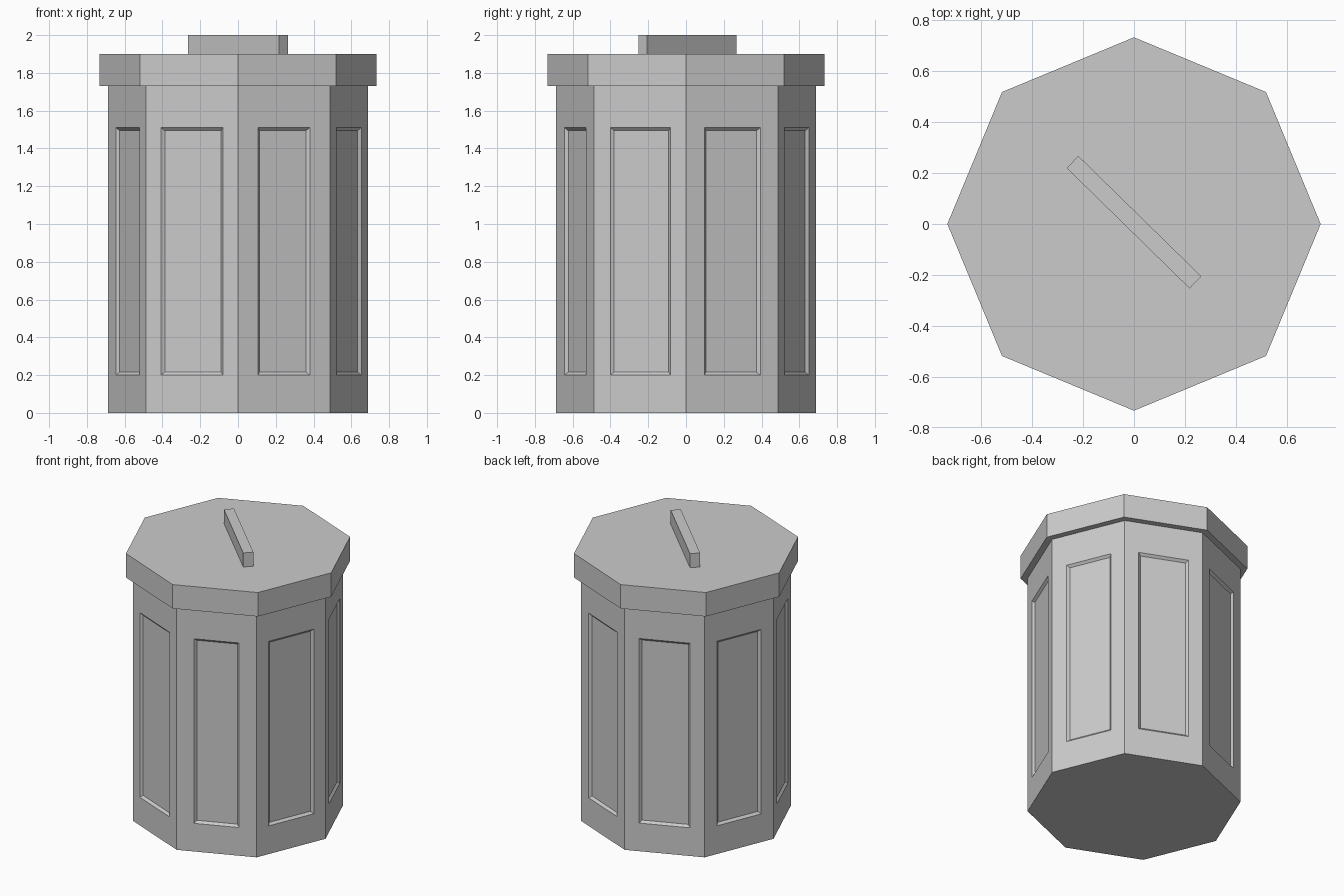
import bpy, bmesh
from math import cos, sin, tau, radians
from mathutils import Vector

if "Cube" in bpy.data.objects:
    bpy.data.objects.remove(bpy.data.objects["Cube"])


def make_object(name, bm):
    bmesh.ops.remove_doubles(bm, verts=bm.verts, dist=1e-5)
    bmesh.ops.recalc_face_normals(bm, faces=bm.faces)
    mesh = bpy.data.meshes.new(name)
    bm.to_mesh(mesh)
    bm.free()
    obj = bpy.data.objects.new(name, mesh)
    bpy.context.collection.objects.link(obj)
    return obj


def octagon(r, z):
    return [Vector((r * cos(i * tau / 8), r * sin(i * tau / 8), z)) for i in range(8)]


def add_face(bm, points):
    bm.faces.new([bm.verts.new(p) for p in points])


# Body: octagonal bin with a shallow bevelled panel sunk into every side
R, H, DEPTH, SLOPE = 0.687, 1.73, 0.015, 0.016
# start and end of the panel across each side, counter-clockwise from +x
spans = [(0.20, 0.81), (0.18, 0.82), (0.18, 0.82), (0.18, 0.82),
         (0.20, 0.82), (0.16, 0.835), (0.217, 0.783), (0.175, 0.83)]
bm = bmesh.new()
base = octagon(R, 0)
add_face(bm, base[::-1])
add_face(bm, octagon(R, H))
for i, (s, e) in enumerate(spans):
    a, b = base[i], base[(i + 1) % 8]
    width = (b - a).length
    inward = -(a + b).normalized()

    def rect(u0, u1, z0, z1, depth=0):
        return [a.lerp(b, u) + inward * depth + Vector((0, 0, z))
                for u, z in ((u0, z0), (u1, z0), (u1, z1), (u0, z1))]

    du = SLOPE / width
    rings = [rect(0, 1, 0, H), rect(s, e, 0.20, 1.51),
             rect(s + du, e - du, 0.20 + SLOPE, 1.51 - SLOPE, DEPTH)]
    for outer, inner in zip(rings, rings[1:]):
        for k in range(4):
            n = (k + 1) % 4
            add_face(bm, [outer[k], outer[n], inner[n], inner[k]])
    add_face(bm, rings[-1])
make_object("bin_body", bm)

# Lid: wider octagonal slab
bm = bmesh.new()
low, high = octagon(0.732, H), octagon(0.732, 1.9)
add_face(bm, low[::-1])
add_face(bm, high)
for k in range(8):
    n = (k + 1) % 8
    add_face(bm, [low[k], low[n], high[n], high[k]])
make_object("lid", bm)

# Handle: thin diagonal bar on the lid
bm = bmesh.new()
bmesh.ops.create_cube(bm, size=1)
bmesh.ops.scale(bm, vec=(0.675, 0.066, 0.1), verts=bm.verts)
handle = make_object("lid_handle", bm)
handle.location = (0, 0.007, 1.95)
handle.rotation_euler.z = radians(-44.4)
